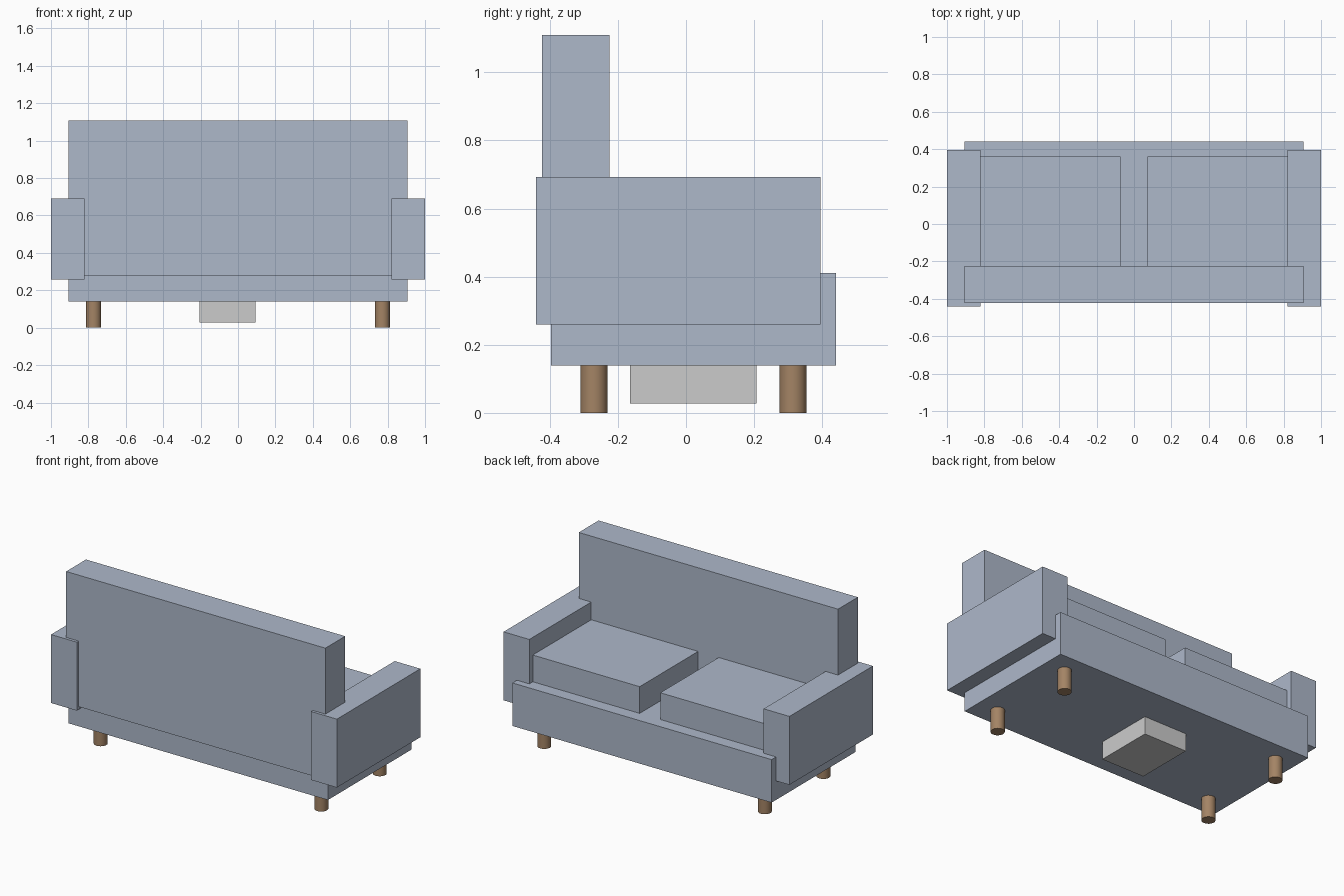
import bpy

if "Cube" in bpy.data.objects:
    bpy.data.objects.remove(bpy.data.objects["Cube"])


def material(name, rgb):
    mat = bpy.data.materials.new(name)
    mat.diffuse_color = (*rgb, 1.0)
    mat.use_nodes = True
    mat.node_tree.nodes["Principled BSDF"].inputs["Base Color"].default_value = mat.diffuse_color
    return mat


fabric = material("blue_grey_fabric", (0.42, 0.48, 0.59))
wood = material("brown_wood", (0.37, 0.23, 0.13))


def box(name, x, y, z, mat=None):
    """Box from (min, max) ranges along each axis."""
    bpy.ops.mesh.primitive_cube_add(
        size=1, location=[(a + b) / 2 for a, b in (x, y, z)])
    ob = bpy.context.object
    ob.name = name
    ob.scale = [b - a for a, b in (x, y, z)]
    bpy.ops.object.transform_apply(location=False, rotation=False, scale=True)
    if mat:
        ob.data.materials.append(mat)
    return ob


# Base and backrest
box("seat_base", (-0.907, 0.907), (-0.397, 0.44), (0.139, 0.411), fabric)
box("backrest", (-0.907, 0.907), (-0.422, -0.224), (0.277, 1.109), fabric)

# Mirrored arms, cushions and legs
for side, s in (("left", -1), ("right", 1)):
    box(f"{side}_arm", sorted((s * 0.82, s)), (-0.44, 0.395), (0.259, 0.692), fabric)
    box(f"{side}_cushion", sorted((s * 0.072, s * 0.82)), (-0.224, 0.36),
        (0.411, 0.58), fabric)
    for end, y in (("rear", -0.27), ("front", 0.314)):
        bpy.ops.mesh.primitive_cylinder_add(
            vertices=24, radius=0.04, depth=0.139, location=(s * 0.772, y, 0.0695))
        leg = bpy.context.object
        leg.name = f"{side}_{end}_leg"
        leg.data.materials.append(wood)
        bpy.ops.object.shade_smooth_by_angle()

# Box under the base, slightly off centre
box("underside_box", (-0.206, 0.094), (-0.165, 0.207), (0.027, 0.139))
